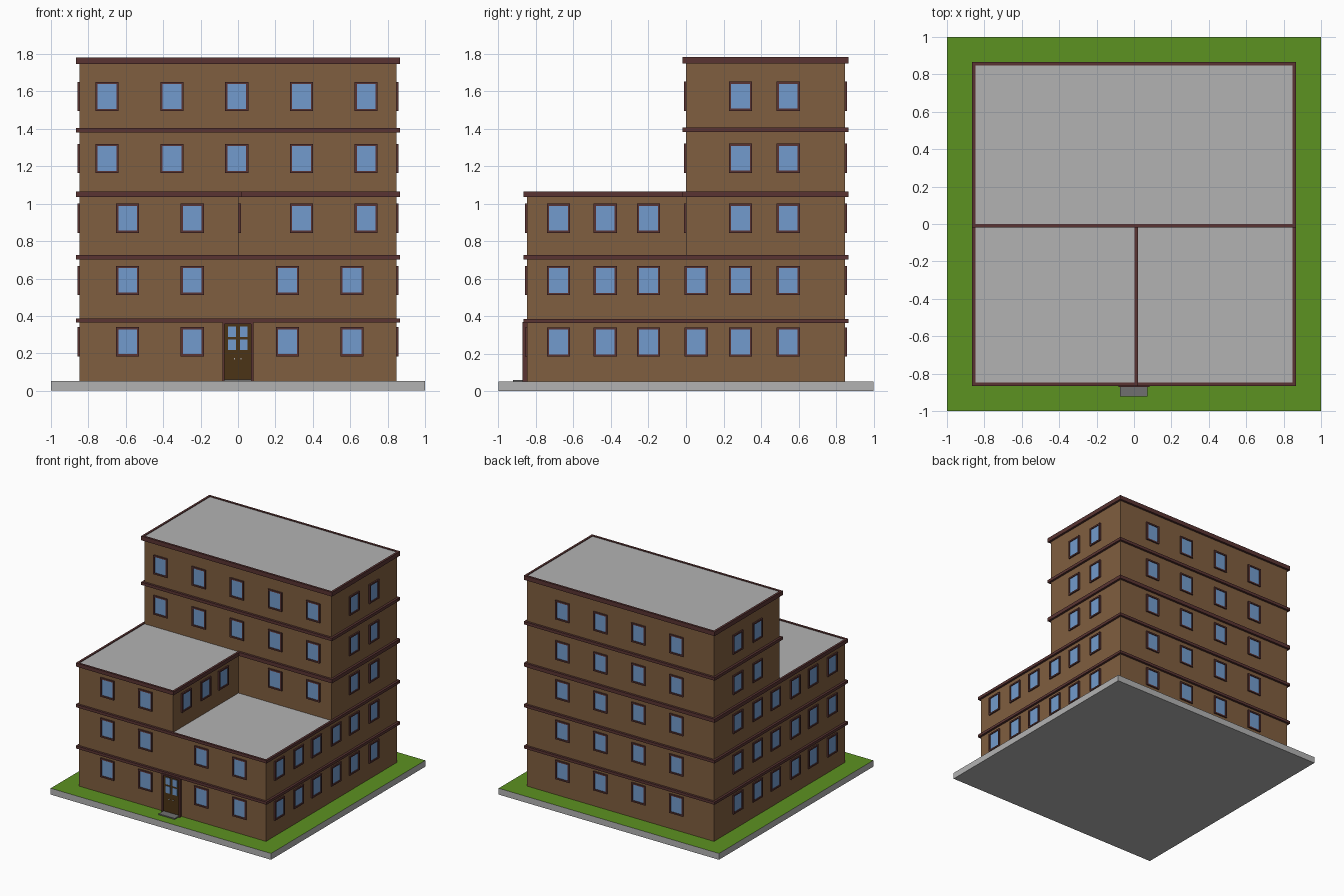
import bpy, bmesh
from math import pi
from mathutils import Vector

if "Cube" in bpy.data.objects:
    bpy.data.objects.remove(bpy.data.objects["Cube"])


def material(name, rgb):
    m = bpy.data.materials.new(name)
    m.diffuse_color = (*rgb, 1)
    m.use_nodes = True
    m.node_tree.nodes["Principled BSDF"].inputs["Base Color"].default_value = m.diffuse_color
    return m


BRICK = material("brick", (0.216, 0.112, 0.05))
TRIM = material("trim", (0.10, 0.034, 0.032))
GLASS = material("glass", (0.17, 0.33, 0.61))
GRASS = material("grass", (0.107, 0.287, 0.015))
WOOD = material("door_wood", (0.07, 0.033, 0.008))
GREY = material("roof_grey", (0.45, 0.45, 0.45))
STONE = material("step_stone", (0.16, 0.16, 0.16))


def finish(name, bm, mats):
    bmesh.ops.recalc_face_normals(bm, faces=bm.faces)
    me = bpy.data.meshes.new(name)
    bm.to_mesh(me)
    bm.free()
    for m in mats:
        me.materials.append(m)
    ob = bpy.data.objects.new(name, me)
    bpy.context.collection.objects.link(ob)
    return ob


def rect(x0, x1, y0, y1):
    return [(x0, y0), (x1, y0), (x1, y1), (x0, y1)]


def offset(pts, d):
    """Grow a counter-clockwise, right-angled outline by d."""
    out = []
    for i, p in enumerate(pts):
        p = Vector(p)
        a = (p - Vector(pts[i - 1])).normalized()
        b = (Vector(pts[(i + 1) % len(pts)]) - p).normalized()
        out.append(p + d * Vector((a.y + b.y, -a.x - b.x)))
    return out


def prism(name, pts, z0, z1, side, top=None):
    bm = bmesh.new()
    lo = [bm.verts.new((*p, z0)) for p in pts]
    hi = [bm.verts.new((*p, z1)) for p in pts]
    bm.faces.new(lo)
    bm.faces.new(hi).material_index = 1 if top else 0
    for i in range(len(pts)):
        bm.faces.new((lo[i - 1], lo[i], hi[i], hi[i - 1]))
    return finish(name, bm, [side, top] if top else [side])


def ring_bm(pts, grow, z0, z1):
    bm = bmesh.new()
    loops = [[bm.verts.new((*p, z)) for p in o]
             for o, z in ((pts, z0), (offset(pts, grow), z0),
                          (offset(pts, grow), z1), (pts, z1))]
    for k in range(4):
        a, b = loops[k - 1], loops[k]
        for i in range(len(pts)):
            bm.faces.new((a[i - 1], a[i], b[i], b[i - 1]))
    return bm


def box(name, x0, x1, y0, y1, z0, z1, mat):
    return prism(name, rect(x0, x1, y0, y1), z0, z1, mat)


# Lawn slab
prism("ground_slab", rect(-1, 1, -1, 1), 0, 0.052, GREY, GRASS)

# Stepped building: full square, then L shape, then back half
W = 0.848
square = rect(-W, W, -W, W)
ell = [(-W, -W), (0.004, -W), (0.004, 0), (W, 0), (W, W), (-W, W)]
back = rect(-W, W, 0, W)
prism("lower_storeys", square, 0.052, 0.72, BRICK, GREY)
prism("third_storey", ell, 0.72, 1.06, BRICK, GREY)
prism("upper_storeys", back, 1.06, 1.778, BRICK, GREY)

# Cornice bands and roof rims
for i, (pts, z0, z1) in enumerate([(square, 0.364, 0.386), (square, 0.703, 0.726),
                                   (ell, 1.036, 1.066), (back, 1.382, 1.406),
                                   (back, 1.748, 1.783)]):
    finish(f"cornice_{i + 1}", ring_bm(pts, 0.018, z0, z1), [TRIM])

# Window: frame with recessed pane, mesh shared by all copies
bm = ring_bm(rect(-0.05, 0.05, -0.066, 0.066), 0.012, 0, 0.011)
pane = bm.faces.new([bm.verts.new((*p, 0.004)) for p in rect(-0.05, 0.05, -0.066, 0.066)])
pane.material_index = 1
proto = finish("window", bm, [TRIM, GLASS])
window_mesh = proto.data
bpy.data.objects.remove(proto)


def windows(side, wall, along, rows):
    turn = {"front": 0, "right": pi / 2, "back": pi, "left": -pi / 2}[side]
    for r in rows:
        z = (0.262, 0.59, 0.922, 1.242, 1.573)[r]
        for a in along:
            ob = bpy.data.objects.new(f"window_{side}", window_mesh)
            ob.location = (a, wall, z) if side in ("front", "back") else (wall, a, z)
            ob.rotation_euler = (pi / 2, 0, turn)
            bpy.context.collection.objects.link(ob)


side_y = [-0.68, -0.43, -0.20, 0.054, 0.29, 0.545]
windows("front", -W, [-0.59, -0.245, 0.265, 0.61], [0, 1])
windows("front", -W, [-0.59, -0.245], [2])
windows("front", 0, [0.34, 0.685], [2])
windows("front", 0, [-0.70, -0.353, -0.007, 0.34, 0.685], [3, 4])
windows("right", W, side_y, [0, 1])
windows("right", 0.004, side_y[:3], [2])
windows("right", W, side_y[4:], [2, 3, 4])
windows("left", -W, side_y, [0, 1, 2])
windows("left", -W, side_y[4:], [3, 4])
windows("back", W, [-0.51, -0.165, 0.18, 0.525], range(5))

# Entrance door with frame, panes, handles and step
cx = -0.001
box("door_leaf", cx - 0.072, cx + 0.072, -0.86, -W, 0.052, 0.36, WOOD)
box("door_frame_top", cx - 0.083, cx + 0.083, -0.872, -W, 0.357, 0.37, TRIM)
for s in (-1, 1):
    x0, x1 = sorted((cx + s * 0.071, cx + s * 0.083))
    box("door_frame_side", x0, x1, -0.872, -W, 0.052, 0.357, TRIM)
    x0, x1 = sorted((cx + s * 0.011, cx + s * 0.053))
    for z in (0.217, 0.287):
        box("door_pane", x0, x1, -0.863, -0.859, z, z + 0.056, GLASS)
    x0, x1 = sorted((cx + s * 0.014, cx + s * 0.021))
    box("door_handle", x0, x1, -0.868, -0.859, 0.168, 0.175, GREY)
box("door_step", -0.074, 0.071, -0.922, -W, 0.05, 0.061, STONE)
